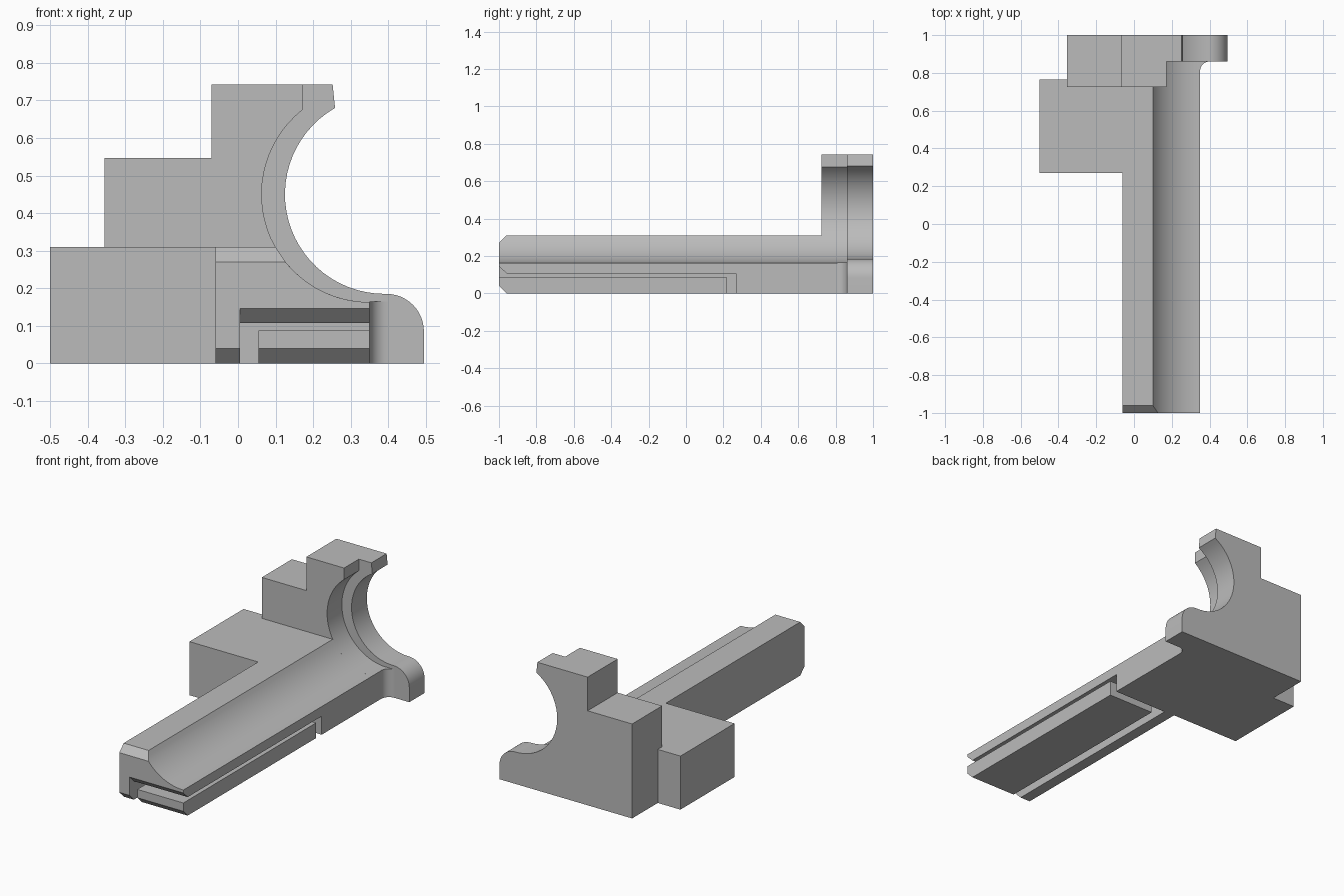
import bpy
import bmesh
from math import sin, cos, asin, pi, radians

cube = bpy.data.objects.get("Cube")
if cube:
    bpy.data.objects.remove(cube, do_unlink=True)

grey = bpy.data.materials.new("plain grey")
grey.use_nodes = True
grey.diffuse_color = (0.5, 0.5, 0.5, 1)
grey.node_tree.nodes["Principled BSDF"].inputs["Base Color"].default_value = (0.5, 0.5, 0.5, 1)


def arc(cx, cz, r, a0, a1, steps):
    """Points on a circle from angle a0 to a1, in radians."""
    angles = [a0 + (a1 - a0) * i / steps for i in range(steps + 1)]
    return [(cx + r * cos(a), cz + r * sin(a)) for a in angles]


def along_y(profile, y):
    return [(x, y, z) for x, z in profile]


def along_z(plan, z):
    return [(x, y, z) for x, y in plan]


def loft(name, sections):
    """Closed solid through matching sections."""
    bm = bmesh.new()
    rings = [[bm.verts.new(p) for p in s] for s in sections]
    n = len(rings[0])
    for a, b in zip(rings, rings[1:]):
        for i in range(n):
            j = (i + 1) % n
            bm.faces.new((a[i], a[j], b[j], b[i]))
    bm.faces.new(rings[0])
    bm.faces.new(rings[-1])
    bmesh.ops.remove_doubles(bm, verts=bm.verts, dist=0.0001)
    bmesh.ops.recalc_face_normals(bm, faces=bm.faces)
    mesh = bpy.data.meshes.new(name)
    bm.to_mesh(mesh)
    bm.free()
    mesh.materials.append(grey)
    obj = bpy.data.objects.new(name, mesh)
    bpy.context.collection.objects.link(obj)
    return obj


def activate(obj):
    bpy.ops.object.select_all(action='DESELECT')
    obj.select_set(True)
    bpy.context.view_layer.objects.active = obj


def smooth(obj):
    activate(obj)
    bpy.ops.object.shade_smooth_by_angle(angle=radians(30))


# Main dimensions
FRONT, CHAMFER, PLATE, STEP, BACK = -1, 0.04, 0.725, 0.86, 1
LEFT, RIGHT, TOP = -0.06, 0.35, 0.31
TROUGH = (0.35, 0.45, 0.287)
RING = (0.39, 0.45, 0.265)
FLOOR = 1.5 * pi


def wall_angle(circle, z):
    """Angle on the -x side of a circle at height z."""
    return pi - asin((z - circle[1]) / circle[2])


def bar_profile(c):
    """Bar cross-section with its top and bottom drawn in by c."""
    low = wall_angle(TROUGH, TOP - CHAMFER)
    end = wall_angle(TROUGH, TOP - c)
    groove = arc(*TROUGH, FLOOR, low, 12)
    return [(LEFT, c), (RIGHT, c)] + groove + arc(*TROUGH, low, end, 2)[1:] + [(LEFT, TOP - c)]


# Long bar with a trough along its top and a chamfered front end
bar = loft("trough_bar", [along_y(bar_profile(CHAMFER), FRONT),
                          along_y(bar_profile(0), FRONT + CHAMFER),
                          along_y(bar_profile(0), PLATE)])


# Recess under the bar, flared at its mouth
def recess(roof):
    return [(0.005, -0.1), (0.5, -0.1), (0.5, roof), (0.005, roof)]


cutter = loft("recess_cutter", [along_y(recess(0.185), FRONT - CHAMFER),
                                along_y(recess(0.107), FRONT + CHAMFER),
                                along_y(recess(0.107), 0.266)])
cutter.hide_render = True
cut = bar.modifiers.new("recess", 'BOOLEAN')
cut.operation = 'DIFFERENCE'
cut.solver = 'EXACT'
cut.object = cutter
activate(bar)
bpy.ops.object.modifier_apply(modifier=cut.name)
bpy.data.objects.remove(cutter, do_unlink=True)
smooth(bar)


# Separate rail lying inside the recess
def rail(c):
    return [(0.055, c), (RIGHT, c), (RIGHT, 0.088), (0.055, 0.088)]


loft("recess_rail", [along_y(rail(CHAMFER), FRONT),
                     along_y(rail(0), FRONT + CHAMFER),
                     along_y(rail(0), 0.216)])

# Block on the side of the bar, notched around the plate
side_plan = [(-0.5, 0.27), (LEFT, 0.27), (LEFT, PLATE),
             (-0.355, PLATE), (-0.355, 0.765), (-0.5, 0.765)]
loft("side_block", [along_z(side_plan, 0), along_z(side_plan, TOP)])

# Stepped end plate: shallow front layer and wider back layer
steps = [(-0.07, 0.742), (-0.07, 0.547), (-0.355, 0.547), (-0.355, 0)]
front_layer = ([(RIGHT, 0)] + arc(*TROUGH, FLOOR, wall_angle(TROUGH, 0.675), 28)
               + [(0.172, 0.742)] + steps)
lobe = arc(0.395, 0.085, 0.1, 0, pi / 2, 12)
back_layer = ([(0.495, 0)] + lobe + arc(*RING, FLOOR, wall_angle(RING, 0.68), 28)
              + [(0.252, 0.742)] + steps)
smooth(loft("plate_front_layer", [along_y(front_layer, PLATE), along_y(front_layer, STEP)]))
smooth(loft("plate_back_layer", [along_y(back_layer, STEP), along_y(back_layer, BACK)]))

# Concave fillet between the bar side and the back layer
fillet = arc(0.4, 0.81, 0.05, pi, pi / 2, 8) + [(RIGHT, STEP)]
smooth(loft("corner_fillet", [along_z(fillet, 0), along_z(fillet, 0.164)]))
